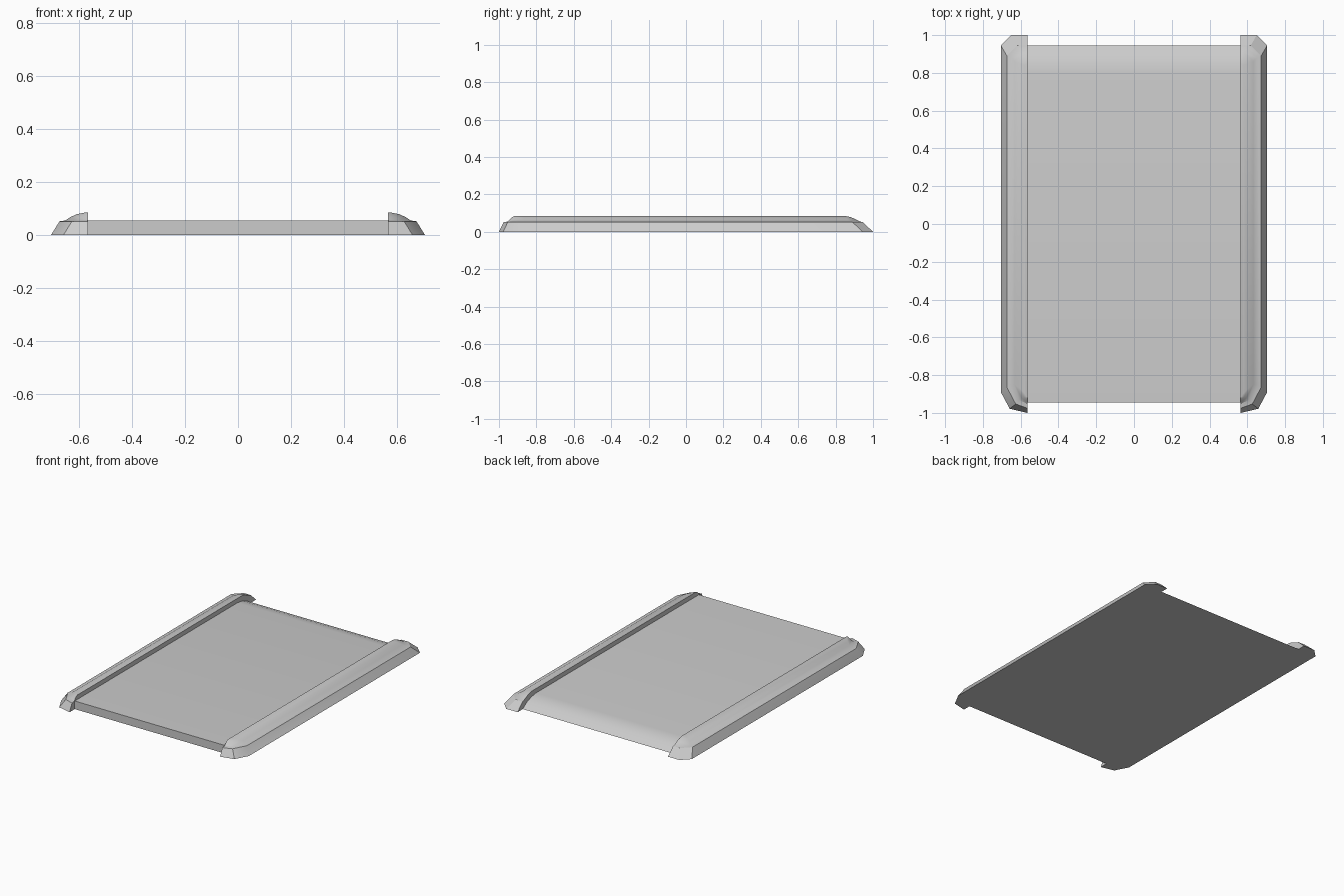
import bpy, bmesh

if "Cube" in bpy.data.objects:
    bpy.data.objects.remove(bpy.data.objects["Cube"])

grey = bpy.data.materials.new("light grey")
grey.diffuse_color = (0.6, 0.6, 0.6, 1)
grey.use_nodes = True
grey.node_tree.nodes["Principled BSDF"].inputs["Base Color"].default_value = grey.diffuse_color


def make(name, bm, angle):
    bmesh.ops.recalc_face_normals(bm, faces=bm.faces)
    me = bpy.data.meshes.new(name)
    bm.to_mesh(me)
    bm.free()
    me.materials.append(grey)
    ob = bpy.data.objects.new(name, me)
    bpy.context.collection.objects.link(ob)
    bpy.ops.object.select_all(action='DESELECT')
    ob.select_set(True)
    bpy.context.view_layer.objects.active = ob
    bpy.ops.object.shade_smooth_by_angle(angle=angle)
    return ob


def loft(rings):
    # joins equal-sized closed rings and caps both ends
    bm = bmesh.new()
    loops = [[bm.verts.new(p) for p in r] for r in rings]
    for a, b in zip(loops, loops[1:]):
        for i in range(len(a)):
            j = (i + 1) % len(a)
            bm.faces.new((a[i], a[j], b[j], b[i]))
    bm.faces.new(loops[0])
    bm.faces.new(loops[-1])
    return bm


# Deck: upright front edge, rounded slope down at the back
HALF = 0.565
profile = [(-0.945, 0), (-0.945, 0.055), (0.80, 0.055), (0.85, 0.048),
           (0.90, 0.03), (0.945, 0)]
make("deck", loft([[(x, y, z) for y, z in profile] for x in (-HALF, HALF)]), 0.6)

# Side rails: stacked outlines with chamfered corners, stepped and domed
# height, outer x, front y, back y, corner size
layers = [(0, 0.705, -1.0, 1.0, 0.055),
          (0.052, 0.673, -0.975, 0.945, 0.055),
          (0.055, 0.652, -0.952, 0.93, 0.05),
          (0.068, 0.632, -0.94, 0.905, 0.045),
          (0.079, 0.608, -0.928, 0.88, 0.03),
          (0.085, 0.578, -0.918, 0.85, 0.01)]
for side, label in ((-1, "left"), (1, "right")):
    rings = []
    for z, x, front, back, c in layers:
        outline = [(HALF, front), (x - c * 0.85, front + c * 0.4),
                   (x, front + c * 2), (x, back - c),
                   (x - c, back), (HALF, back)]
        rings.append([(side * px, py, z) for px, py in outline])
    make(label + "_rail", loft(rings), 0.5)
